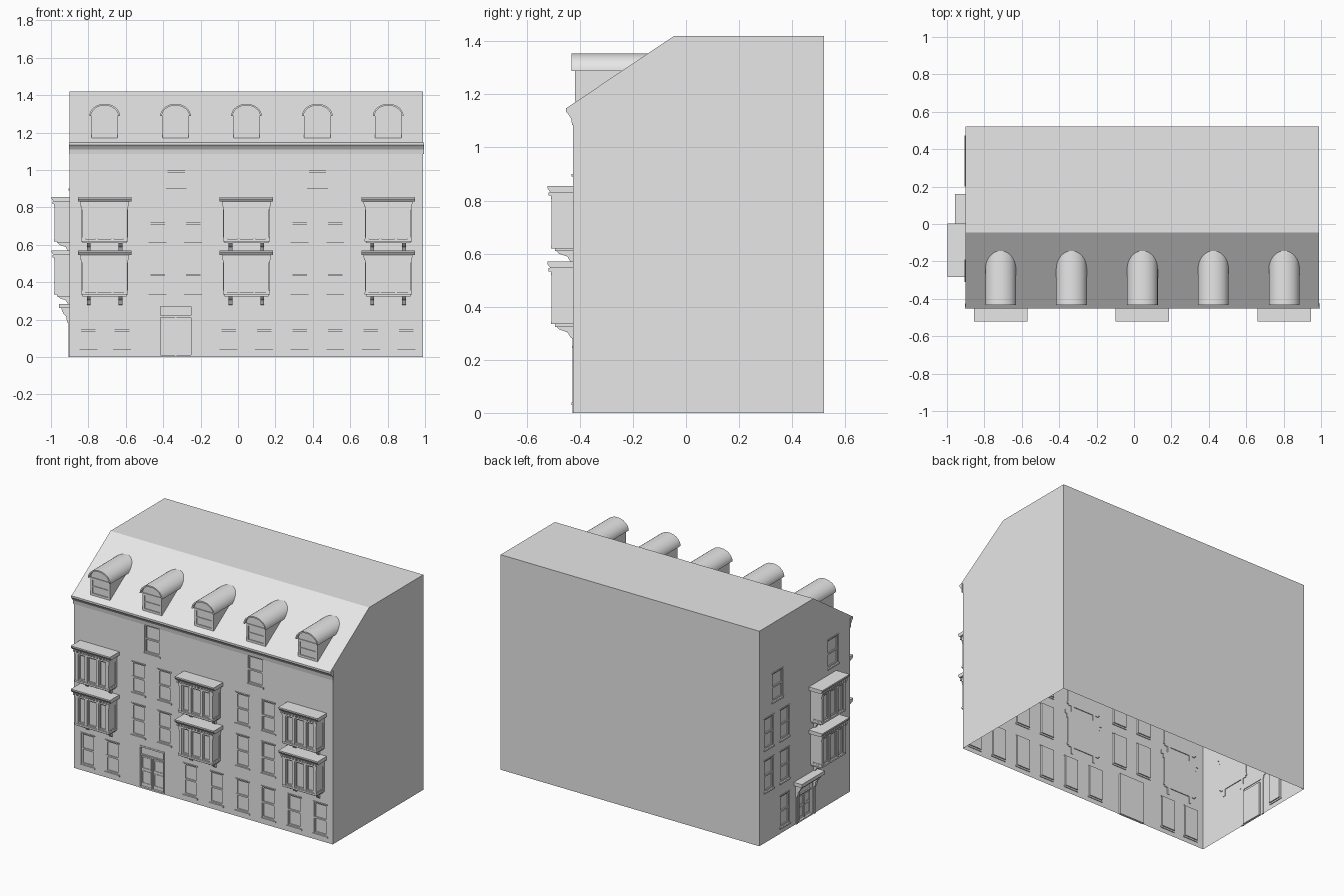
import bpy
import bmesh
import math

cube = bpy.data.objects.get("Cube")
if cube:
    bpy.data.objects.remove(cube, do_unlink=True)

plaster = bpy.data.materials.new("plain_grey")
plaster.use_nodes = True
GREY = (0.8, 0.8, 0.8, 1)
plaster.diffuse_color = GREY
for node in plaster.node_tree.nodes:
    if node.type == "BSDF_PRINCIPLED":
        node.inputs["Base Color"].default_value = GREY

XL, XR, YF, YB = -0.90, 0.99, -0.425, 0.52
WALL_TOP, EAVE, RIDGE = 1.12, 1.147, 1.42


# Wall frames: u runs along the wall, v points outward, z is up
def front(u, v, z):
    return (u, YF - v, z)


def left(u, v, z):
    return (XL - v, -u, z)


def finish(name, bm, recalc=True, smooth=False):
    if recalc:
        bmesh.ops.recalc_face_normals(bm, faces=bm.faces)
    mesh = bpy.data.meshes.new(name)
    bm.to_mesh(mesh)
    bm.free()
    mesh.materials.append(plaster)
    obj = bpy.data.objects.new(name, mesh)
    bpy.context.collection.objects.link(obj)
    if smooth:
        bpy.ops.object.select_all(action="DESELECT")
        obj.select_set(True)
        bpy.context.view_layer.objects.active = obj
        bpy.ops.object.shade_smooth_by_angle(angle=math.radians(35))
    return obj


def face(bm, points):
    return bm.faces.new([bm.verts.new(p) for p in points])


def prism(bm, frame, profile, u0, u1):
    """Extrude a (v, z) profile along the wall."""
    a = [bm.verts.new(frame(u0, v, z)) for v, z in profile]
    b = [bm.verts.new(frame(u1, v, z)) for v, z in profile]
    bm.faces.new(a)
    bm.faces.new(b[::-1])
    for i in range(len(a)):
        j = (i + 1) % len(a)
        bm.faces.new((a[i], b[i], b[j], a[j]))


def box(bm, frame, u0, u1, v0, v1, z0, z1):
    prism(bm, frame, [(v0, z0), (v1, z0), (v1, z1), (v0, z1)], u0, u1)


def border(bm, frame, u0, u1, v0, v1, z0, z1, w):
    """Four strips just inside a rectangle."""
    box(bm, frame, u0, u0 + w, v0, v1, z0, z1)
    box(bm, frame, u1 - w, u1, v0, v1, z0, z1)
    box(bm, frame, u0 + w, u1 - w, v0, v1, z0, z0 + w)
    box(bm, frame, u0 + w, u1 - w, v0, v1, z1 - w, z1)


def wall(name, frame, u0, u1, openings, depth=0.012):
    """Flat wall with recessed openings."""
    bm = bmesh.new()
    us = sorted({u0, u1, *[o[0] for o in openings], *[o[1] for o in openings]})
    zs = sorted({0, WALL_TOP, *[o[2] for o in openings], *[o[3] for o in openings]})
    for a, b in zip(us, us[1:]):
        for c, d in zip(zs, zs[1:]):
            mu, mz = (a + b) / 2, (c + d) / 2
            if not any(o[0] < mu < o[1] and o[2] < mz < o[3] for o in openings):
                face(bm, [frame(a, 0, c), frame(b, 0, c), frame(b, 0, d), frame(a, 0, d)])
    for a, b, c, d in openings:
        ring = [(a, c), (b, c), (b, d), (a, d)]
        face(bm, [frame(u, -depth, z) for u, z in ring])
        for (p, q), (r, s) in zip(ring, ring[1:] + ring[:1]):
            face(bm, [frame(p, 0, q), frame(p, -depth, q), frame(r, -depth, s), frame(r, 0, s)])
    bmesh.ops.remove_doubles(bm, verts=bm.verts, dist=1e-5)
    finish(name, bm, recalc=False)


def sash(bm, frame, u0, u1, z0, z1):
    """Window frame, meeting rail, sill and lintel."""
    border(bm, frame, u0, u1, -0.011, -0.004, z0, z1, 0.009)
    mid = (z0 + z1) / 2
    box(bm, frame, u0, u1, -0.011, -0.003, mid - 0.005, mid + 0.005)
    box(bm, frame, u0 - 0.006, u1 + 0.006, -0.005, 0.006, z0 - 0.01, z0)
    box(bm, frame, u0 - 0.004, u1 + 0.004, -0.005, 0.004, z1, z1 + 0.007)


def door(bm, frame, u0, u1, z1):
    """Two panelled leaves with a transom light."""
    border(bm, frame, u0, u1, -0.011, 0.003, 0, z1, 0.01)
    box(bm, frame, u0, u1, -0.011, -0.002, z1 * 0.76, z1 * 0.79)
    mid = (u0 + u1) / 2
    box(bm, frame, mid - 0.004, mid + 0.004, -0.011, -0.004, 0, z1 * 0.77)
    for a, b in ((u0 + 0.016, mid - 0.01), (mid + 0.01, u1 - 0.016)):
        for c, d in ((0.1, 0.4), (0.45, 0.72)):
            border(bm, frame, a, b, -0.011, -0.008, z1 * c, z1 * d, 0.005)


def bay(name, frame, u, z):
    """Projecting three-light bay, z being the top of its cornice."""
    bm = bmesh.new()
    h = 0.122
    box(bm, frame, u - h, u + h, -0.005, 0.068, z - 0.235, z - 0.045)
    # cornice, frieze and dentils
    prism(bm, frame, [(-0.005, z - 0.024), (0.086, z - 0.024), (0.097, z - 0.009),
                      (0.097, z), (-0.005, z)], u - 0.143, u + 0.143)
    box(bm, frame, u - h - 0.006, u + h + 0.006, -0.005, 0.084, z - 0.05, z - 0.024)
    for i in range(13):
        c = u - 0.126 + i * 0.021
        box(bm, frame, c - 0.005, c + 0.005, 0.08, 0.092, z - 0.037, z - 0.024)
    # pilasters and rails around the front lights
    for c, w in ((-0.112, 0.01), (-0.042, 0.007), (0.042, 0.007), (0.112, 0.01)):
        box(bm, frame, u + c - w, u + c + w, 0.06, 0.082, z - 0.235, z - 0.045)
    for a, b in ((-0.102, -0.049), (-0.035, 0.035), (0.049, 0.102)):
        border(bm, frame, u + a, u + b, 0.066, 0.076, z - 0.222, z - 0.05, 0.008)
    # side rails
    for s in (-1, 1):
        a, b = sorted((u + s * (h - 0.002), u + s * (h + 0.003)))
        box(bm, frame, a, b, 0, 0.012, z - 0.235, z - 0.045)
        box(bm, frame, a, b, 0, 0.08, z - 0.235, z - 0.215)
        box(bm, frame, a, b, 0, 0.08, z - 0.065, z - 0.045)
    # stepped sill and brackets
    box(bm, frame, u - h - 0.004, u + h + 0.004, -0.005, 0.084, z - 0.236, z - 0.224)
    box(bm, frame, u - h + 0.004, u + h - 0.004, -0.005, 0.068, z - 0.246, z - 0.236)
    for c in (-0.085, 0.085):
        prism(bm, frame, [(-0.005, z - 0.246), (0.062, z - 0.246), (0.052, z - 0.256),
                          (0.022, z - 0.266), (0.008, z - 0.288), (-0.005, z - 0.292)],
              u + c - 0.01, u + c + 0.01)
    finish(name, bm)


# Openings as (u0, u1, z0, z1)
def opening(u, z0, z1, w=0.096):
    return (u - w / 2, u + w / 2, z0, z1)


FLOORS = [(0.04, 0.245), (0.335, 0.54), (0.615, 0.815)]
front_windows = [opening(u, *FLOORS[0])
                 for u in (-0.80, -0.62, -0.05, 0.14, 0.33, 0.52, 0.71, 0.90)]
front_windows += [opening(u, *f) for f in FLOORS[1:] for u in (-0.43, -0.24, 0.33, 0.52)]
front_windows += [opening(u, 0.90, 1.085, 0.11) for u in (-0.33, 0.425)]
left_windows = [opening(-0.255, *f) for f in FLOORS]
left_windows += [opening(-0.42, *f) for f in FLOORS[1:]]
left_windows += [opening(u, 0.90, 1.085, 0.11) for u in (-0.33, 0.25)]
front_door, side_door = (-0.425, -0.24, 0, 0.28), (-0.115, 0.035, 0, 0.225)

# Walls: front and one end have openings
wall("front_wall", front, XL, XR, front_windows + [front_door])
wall("side_wall", left, -YB, -YF, left_windows + [side_door])

# Plain walls, gables and roof, open underneath
bm = bmesh.new()
upper = [(YF, WALL_TOP), (YB, WALL_TOP), (YB, RIDGE), (-0.045, RIDGE), (-0.452, EAVE)]
face(bm, [(XL, y, z) for y, z in reversed(upper)])
face(bm, [(XR, y, z) for y, z in [(YF, 0), (YB, 0)] + upper[2:] + upper[:1]])
face(bm, [(XR, YB, 0), (XL, YB, 0), (XL, YB, RIDGE), (XR, YB, RIDGE)])
for (y0, z0), (y1, z1) in zip(upper[2:], upper[3:] + upper[:1]):
    face(bm, [(XR, y0, z0), (XL, y0, z0), (XL, y1, z1), (XR, y1, z1)])
finish("roof_and_plain_walls", bm, recalc=False)

# Eaves cornice
bm = bmesh.new()
prism(bm, front, [(0, 1.085), (0.004, 1.085), (0.008, 1.11), (0.018, 1.125),
                  (0.027, 1.135), (0.027, EAVE), (0, EAVE)], XL - 0.004, XR + 0.005)
finish("eaves_cornice", bm)

# Window joinery and doors
for name, frame, windows, entry in (("front", front, front_windows, front_door),
                                    ("side", left, left_windows, side_door)):
    bm = bmesh.new()
    for w in windows:
        sash(bm, frame, *w)
    finish(name + "_windows", bm)
    bm = bmesh.new()
    door(bm, frame, entry[0], entry[1], entry[3])
    finish(name + "_door", bm)

# Hood over the side door
bm = bmesh.new()
box(bm, left, -0.16, 0.08, -0.004, 0.058, 0.262, 0.285)
box(bm, left, -0.145, 0.065, -0.004, 0.042, 0.245, 0.262)
for u in (-0.132, 0.052):
    prism(bm, left, [(-0.004, 0.262), (0.045, 0.262), (0.035, 0.235), (0.018, 0.215),
                     (0.014, 0.185), (-0.004, 0.18)], u - 0.01, u + 0.01)
    box(bm, left, u - 0.008, u + 0.008, -0.004, 0.006, 0, 0.185)
finish("side_door_hood", bm)

# Bays, two storeys each
for level, top in (("lower", 0.57), ("upper", 0.855)):
    for place, u in (("right", -0.713), ("middle", 0.045), ("left", 0.803)):
        bay(f"{level}_bay_{place}", front, u, top)
    bay(f"{level}_bay_side", left, 0.14, top)


# Dormers with barrel hoods
def arch(rx, rz, n=16):
    return [(rx * math.cos(math.pi * i / n), rz * math.sin(math.pi * i / n)) for i in range(n + 1)]


def solid(bm, outline, cx, cz, y0, y1):
    base = face(bm, [(cx + x, y0, cz + z) for x, z in outline])
    out = bmesh.ops.extrude_face_region(bm, geom=[base], use_keep_orig=True)
    moved = [g for g in out["geom"] if isinstance(g, bmesh.types.BMVert)]
    bmesh.ops.translate(bm, verts=moved, vec=(0, y1 - y0, 0))


for i in range(5):
    cx = -0.713 + i * 0.379
    bm = bmesh.new()
    box(bm, front, cx - 0.07, cx + 0.07, -0.21, -0.012, 1.172, 1.292)
    solid(bm, arch(0.074, 0.058), cx, 1.288, -0.414, -0.16)
    border(bm, front, cx - 0.07, cx + 0.07, -0.013, -0.006, 1.172, 1.288, 0.014)
    box(bm, front, cx - 0.06, cx + 0.06, -0.013, -0.007, 1.226, 1.234)
    finish(f"dormer_{i + 1}", bm)
    bm = bmesh.new()
    solid(bm, arch(0.082, 0.066) + arch(0.073, 0.057)[::-1], cx, 1.288, -0.432, -0.13)
    finish(f"dormer_hood_{i + 1}", bm, smooth=True)
